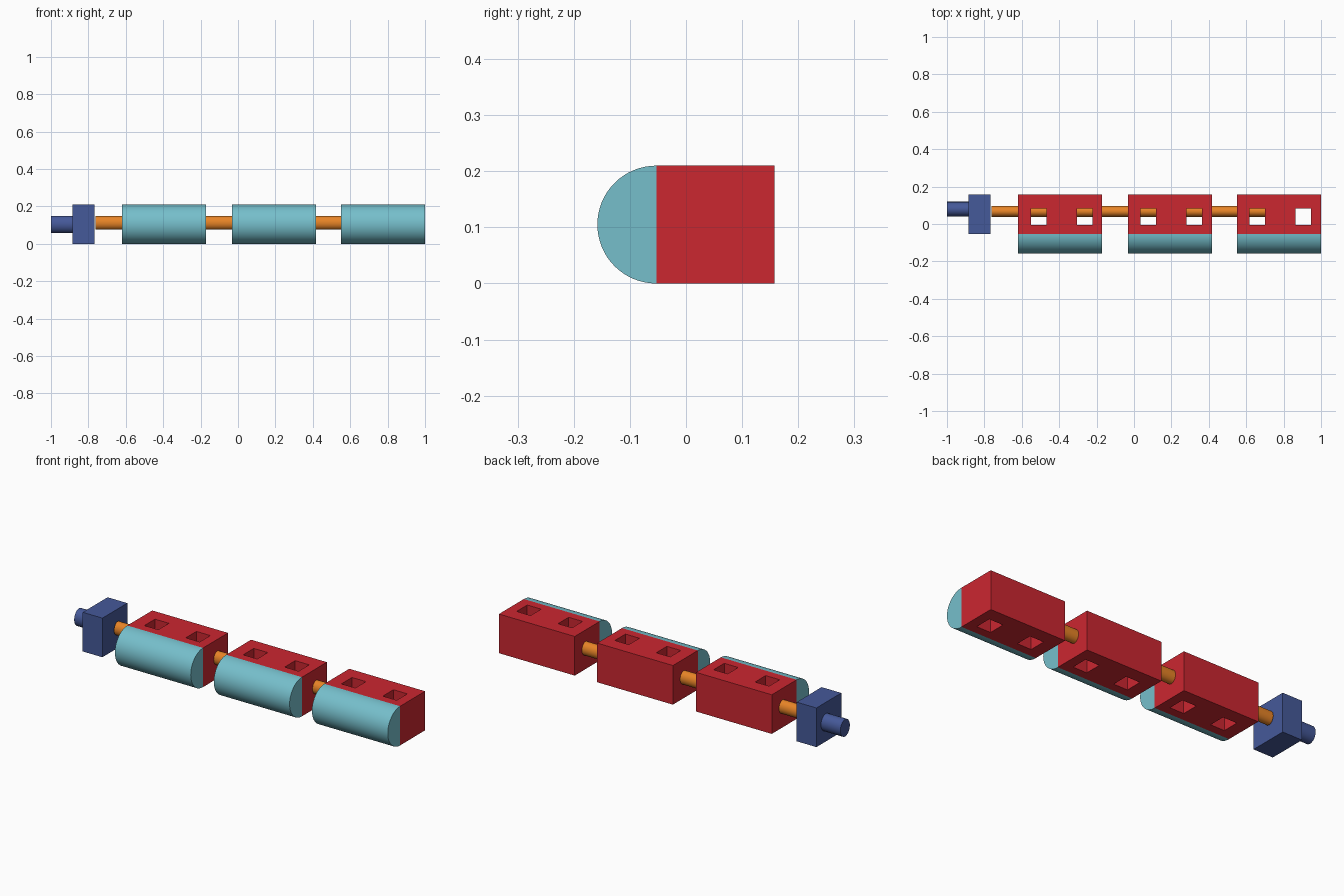
import bpy, bmesh
from math import pi, sin, cos, radians

if "Cube" in bpy.data.objects:
    bpy.data.objects.remove(bpy.data.objects["Cube"])

Y0, Y1, H = -0.053, 0.158, 0.21


def material(name, rgb):
    m = bpy.data.materials.new(name)
    m.diffuse_color = (*rgb, 1)
    m.use_nodes = True
    m.node_tree.nodes["Principled BSDF"].inputs["Base Color"].default_value = m.diffuse_color
    return m


RED = material("red", (0.60, 0.02, 0.03))
TEAL = material("teal", (0.18, 0.52, 0.60))
ORANGE = material("orange", (0.80, 0.23, 0.02))
BLUE = material("blue", (0.06, 0.10, 0.32))


def prism(name, profile, x0, x1, mat=None, smooth=False):
    """Extrude a closed (y, z) profile along x."""
    bm = bmesh.new()
    face = bm.faces.new([bm.verts.new((x0, y, z)) for y, z in profile])
    ext = bmesh.ops.extrude_face_region(bm, geom=[face])
    verts = [v for v in ext["geom"] if isinstance(v, bmesh.types.BMVert)]
    bmesh.ops.translate(bm, verts=verts, vec=(x1 - x0, 0, 0))
    bmesh.ops.recalc_face_normals(bm, faces=bm.faces)
    mesh = bpy.data.meshes.new(name)
    bm.to_mesh(mesh)
    bm.free()
    ob = bpy.data.objects.new(name, mesh)
    bpy.context.collection.objects.link(ob)
    if mat:
        mesh.materials.append(mat)
    if smooth:
        bpy.ops.object.select_all(action='DESELECT')
        ob.select_set(True)
        bpy.context.view_layer.objects.active = ob
        bpy.ops.object.shade_smooth_by_angle(angle=radians(30))
    return ob


def rect(y0, y1, z0, z1):
    return [(y0, z0), (y1, z0), (y1, z1), (y0, z1)]


def arc(cy, cz, ry, rz, a0, a1, n, closed=False):
    steps = n if closed else n + 1
    return [(cy + ry * cos(a0 + (a1 - a0) * i / n),
             cz + rz * sin(a0 + (a1 - a0) * i / n)) for i in range(steps)]


# Three segments: red block with two square through holes, rounded teal front
for i, x in enumerate((-0.62, -0.033, 0.55), 1):
    block = prism(f"block_{i}", rect(Y0, Y1, 0, H), x, x + 0.45, RED)
    for j, dx in enumerate((0.068, 0.314), 1):
        cutter = prism(f"hole_cutter_{i}_{j}", rect(-0.006, 0.084, -0.05, H + 0.05),
                       x + dx, x + dx + 0.083)
        cutter.hide_render = True
        cutter.hide_set(True)
        mod = block.modifiers.new("hole", 'BOOLEAN')
        mod.operation = 'DIFFERENCE'
        mod.solver = 'EXACT'
        mod.object = cutter
    prism(f"rounded_front_{i}", arc(Y0, H / 2, 0.105, H / 2, pi / 2, 1.5 * pi, 32),
          x, x + 0.45, TEAL, True)

# Orange connecting pins, reaching just past the holes
for i, (a, b) in enumerate(((-0.762, -0.46), (-0.315, 0.125), (0.272, 0.707)), 1):
    prism(f"pin_{i}", arc(0.067, 0.112, 0.03, 0.036, 0, 2 * pi, 40, True), a, b, ORANGE, True)

# Blue end block and stub
prism("end_block", rect(Y0, Y1, 0, H), -0.885, -0.768, BLUE)
prism("end_stub", arc(0.079, 0.104, 0.04, 0.046, 0, 2 * pi, 40, True), -1.0, -0.88, BLUE, True)
